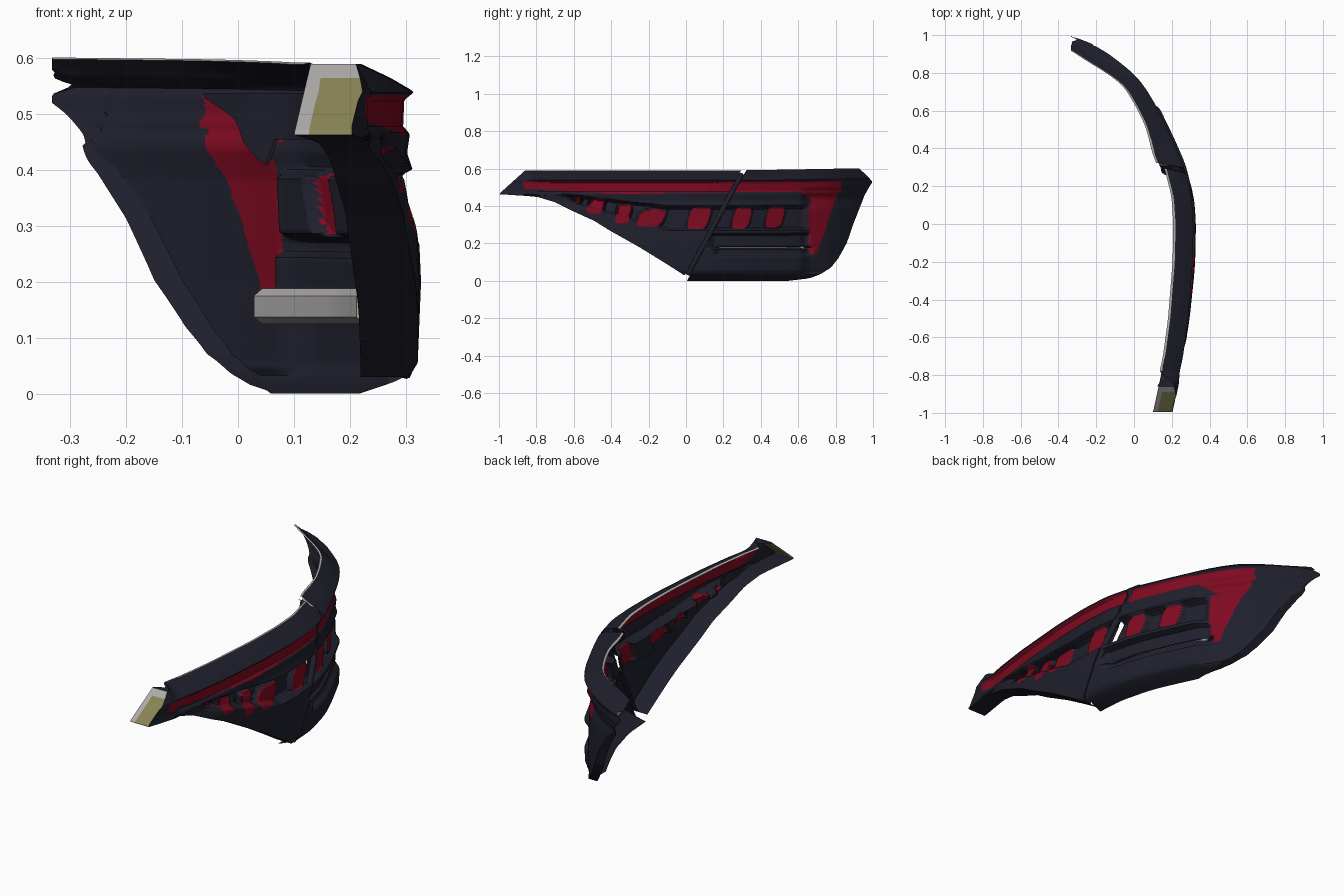
import bpy, math
from mathutils import Vector

if "Cube" in bpy.data.objects:
    bpy.data.objects.remove(bpy.data.objects["Cube"])


def material(name, rgb):
    m = bpy.data.materials.new(name)
    m.diffuse_color = (*rgb, 1)
    m.use_nodes = True
    m.node_tree.nodes["Principled BSDF"].inputs["Base Color"].default_value = m.diffuse_color
    return m


NAVY = material("charcoal_navy", (0.014, 0.014, 0.026))
RED = material("deep_red", (0.21, 0.003, 0.015))
GREY = material("light_grey", (0.42, 0.41, 0.40))
OLIVE = material("olive_yellow", (0.25, 0.23, 0.09))
MATS = [NAVY, RED, GREY, OLIVE]


def interp(pts, t):
    if t <= pts[0][0]:
        return pts[0][1]
    for (a, va), (b, vb) in zip(pts, pts[1:]):
        if t <= b:
            return va + (vb - va) * (t - a) / (b - a)
    return pts[-1][1]


def smooth(a, b, t):
    t = max(0, min(1, (t - a) / (b - a)))
    return t * t * (3 - 2 * t)


# Plan curve: outermost x along the length
PLAN = [(-1, .208), (-.85, .24), (-.7, .273), (-.5, .3), (-.2, .324), (0, .328), (.15, .318), (.32, .274),
        (.45, .217), (.62, .135), (.72, .075), (.79, .02), (.87, -.075), (.93, -.16), (.96, -.22), (1, -.325)]
# Vertical section: offset from the plan curve
SECTION = [(0, -.11), (.02, -.05), (.035, -.018), (.055, -.006), (.2, 0), (.38, -.008), (.43, -.025), (.465, -.02),
           (.478, -.032), (.525, -.03), (.54, -.012), (.565, -.055), (.592, -.112)]
# Outline edges: y along height
FRONT_EDGE = [(.03, -.01), (.1, -.12), (.18, -.25), (.27, -.41), (.32, -.49), (.37, -.6), (.42, -.7),
              (.45, -.8), (.463, -1), (.5, -.96), (.59, -.86)]
REAR_EDGE = [(0, .55), (.013, .66), (.035, .72), (.07, .775), (.12, .815), (.2, .86), (.3, .895), (.4, .935),
             (.45, .955), (.49, .978), (.52, .997), (.55, .97), (.592, .925)]
# Red pads: centre y, centre z, half width, half height
PADS = [(-.58, .43, .018, .016), (-.48, .40, .042, .04), (-.335, .355, .038, .05), (-.185, .335, .068, .046),
        (.07, .335, .056, .056), (.298, .335, .047, .055), (.475, .338, .046, .054)]


def plan(y):
    return sum(interp(PLAN, y + o) for o in (-.03, 0, .03)) / 3 if abs(y) < .95 else interp(PLAN, y)


def split(z):
    return (z - .03) / .56 * .3


def pad_level(y, z):
    best = 9
    for cy, cz, w, h in PADS:
        v = (z - cz) / h
        best = min(best, abs((y - cy) / w - v * .3) ** 4 + v ** 4)
    return best


def offset(y, z, rear):
    d = interp(SECTION, z)
    d *= 1 - .75 * smooth(-.77, -.86, y)
    if rear:  # broader top shelf at both ends, inset rear quarter
        d -= .065 * smooth(.7, .91, y) * smooth(.535, .56, z)
        d -= .03 * smooth(.55, .34, y) * smooth(.55, .59, z)
        d -= .035 * smooth(.6, .67, y) * smooth(.5, .44, z) * smooth(.02, .05, z)
    # sunken band holding the pads, rising and thinning to the front
    c = .335 + max(0, -.1 - y) * .2
    h = .067 - max(0, -.1 - y) * .08
    m = smooth(h, h - .02, abs(z - c)) * smooth(-.64, -.58, y) * smooth(.66, .61, y)
    d -= m * (.055 - .03 * smooth(1.8, .8, pad_level(y, z)))
    # armrest undercut and map pocket on the rear door
    d -= .04 * smooth(.255, .24, z) * smooth(.165, .185, z) * smooth(.1, .16, y) * smooth(.67, .63, y)
    d -= .03 * smooth(.185, .175, z) * smooth(.125, .15, z) * smooth(.14, .18, y) * smooth(.69, .64, y)
    return d


def is_red(y, z):
    if pad_level(y, z) < 1:
        return True
    if -.87 < y < .83 and (.475 - max(0, -y) * .04 + max(0, -.3 - y) * .09) < z < .533:
        return True
    # hooked red inset at the rear
    lo = .655 + max(0, .2 - z) * .1 if z < .42 else .68 - (z - .42) * 1.2
    return .145 < z < .533 and lo < y < .70 + (z - .145) * .35


def door(name, left, right, z0, z1, nc, nr, depth, rear):
    verts, faces, mats = [], [], []
    rows = [z0] + [z0 + (z1 - z0) * j / nr for j in range(nr + 1)] + [z1]
    side = [1, .75, .5, .25]
    cols = [(0, f) for f in side] + [(i / nc, 0) for i in range(nc + 1)] + [(1, f) for f in reversed(side)]
    for j, z in enumerate(rows):
        a, b = left(z), right(z)
        for s, fl in cols:
            y = a + (b - a) * s
            zz = z * (1 + .03 * max(0, y - .4))
            o = plan(y)
            x = o + offset(y, z, rear)
            # returns folding inwards round the rim, shallow along the split
            if fl or j == 0:
                deep = depth
                if fl and rear != bool(s):
                    deep = .06 + .08 * smooth(.44, .56, z)
                elif fl and rear:
                    deep = depth - .055 * smooth(.4, .52, z)
                x += max(fl, 1 if j == 0 else 0) * min(0, o - deep - x)
            if j == len(rows) - 1:
                zz -= .003
                x = min(x - .012, o - .115 * smooth(-.77, -.86, y))
            verts.append((max(x, -.333), y, zz))
    n = len(cols)
    for j in range(len(rows) - 1):
        for i in range(n - 1):
            q = (j * n + i, j * n + i + 1, (j + 1) * n + i + 1, (j + 1) * n + i)
            c = sum((Vector(verts[k]) for k in q), Vector()) / 4
            m = 0
            if j == len(rows) - 2:
                m = 2 if c.y > -.78 else 0
            elif j and i < 4 and c.y < -.84 and c.z > .463:
                m = 3 if i > 0 and c.z < .562 else 2
            elif rear and i < 4 and c.z > .565:
                m = 2
            elif j and 4 <= i < n - 5 and is_red(c.y, c.z):
                m = 1
            faces.append(q)
            mats.append(m)
    return make(name, verts, faces, mats)


def make(name, verts, faces, mats):
    me = bpy.data.meshes.new(name)
    me.from_pydata(verts, [], faces)
    for m in MATS:
        me.materials.append(m)
    me.polygons.foreach_set("material_index", mats)
    ob = bpy.data.objects.new(name, me)
    bpy.context.collection.objects.link(ob)
    bpy.ops.object.select_all(action='DESELECT')
    ob.select_set(True)
    bpy.context.view_layer.objects.active = ob
    bpy.ops.object.shade_smooth_by_angle(angle=math.radians(40))
    return ob


door("front_door_panel", lambda z: interp(FRONT_EDGE, z), lambda z: split(z) - .006,
     .03, .59, 200, 110, .108, False)
door("rear_door_panel", lambda z: split(z) + .022, lambda z: interp(REAR_EDGE, z),
     0, .592, 180, 110, .085, True)


def sweep(name, ring, ys, mat):
    """Loft a closed section (x offset, z), which may vary with y, along the plan curve."""
    k = len(ring(ys[0]))
    verts = [(plan(y) + dx, y, z) for y in ys for dx, z in ring(y)]
    faces = [(a * k + i, a * k + (i + 1) % k, (a + 1) * k + (i + 1) % k, (a + 1) * k + i)
             for a in range(len(ys) - 1) for i in range(k)]
    faces += [tuple(reversed(range(k))), tuple(range((len(ys) - 1) * k, len(ys) * k))]
    return make(name, verts, faces, [mat] * len(faces))


# Back of the map pocket, seen from inside
sweep("pocket_back", lambda y: [(-.05, .13), (-.05, .182), (-.085, .188), (-.1, .175), (-.1, .137), (-.085, .125)],
      [.17 + .46 * i / 16 for i in range(17)], 2)


# Dark backing behind the rear door's red stripe
def backing(y):
    low = .455 if y < .65 else .41 + (y - .65) * .7
    s = -.038 - .03 * smooth(.6, .67, y) * smooth(.5, .44, low)
    return [(s, low), (-.04, .538), (-.046, .538), (s - .006, low)]


sweep("stripe_backing", backing, [.335 + .485 * i / 40 for i in range(41)], 0)

# Dark seal along the slanted split between the doors
cu = bpy.data.curves.new("split_seal", 'CURVE')
cu.dimensions = '3D'
cu.bevel_depth = .015
cu.bevel_resolution = 2
cu.use_fill_caps = True
sp = cu.splines.new('POLY')
sp.points.add(20)
for i, p in enumerate(sp.points):
    z = .035 + .53 * i / 20
    y = split(z) + .008
    p.co = (plan(y) + interp(SECTION, z) - .015, y, z, 1)
cu.materials.append(NAVY)
bpy.context.collection.objects.link(bpy.data.objects.new("split_seal", cu))
